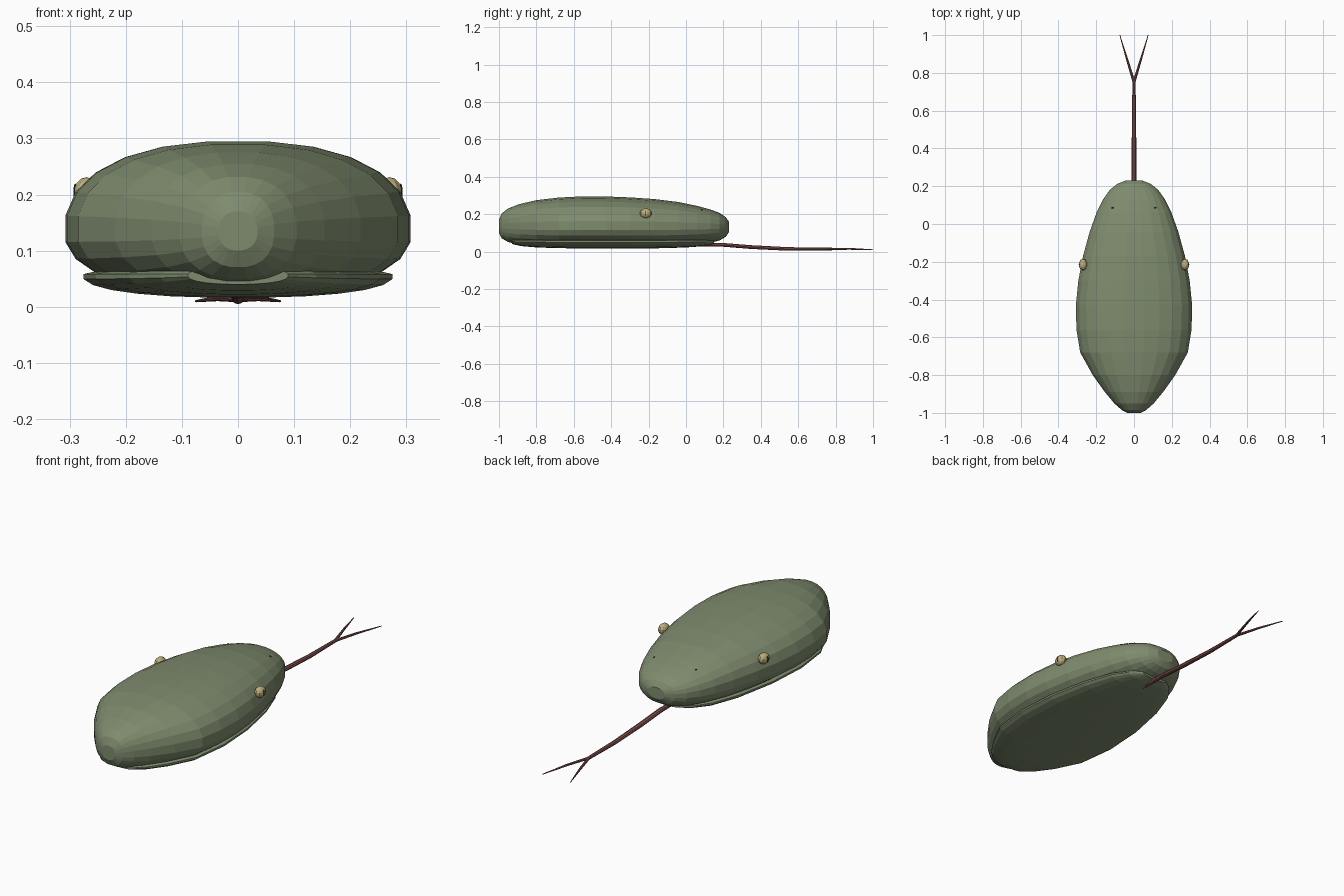
import bpy, bmesh, math
from mathutils import Vector

if "Cube" in bpy.data.objects:
    bpy.data.objects.remove(bpy.data.objects["Cube"])


def material(name, rgb):
    m = bpy.data.materials.new(name)
    m.diffuse_color = (*rgb, 1)
    m.use_nodes = True
    m.node_tree.nodes["Principled BSDF"].inputs["Base Color"].default_value = m.diffuse_color
    return m


GREEN = material("olive green", (0.21, 0.26, 0.155))
RED = material("dull red", (0.23, 0.085, 0.08))
GOLD = material("pale gold", (0.50, 0.42, 0.20))
DARK = material("near black", (0.02, 0.02, 0.015))


def finish(name, bm, mat, smooth=False):
    bmesh.ops.recalc_face_normals(bm, faces=bm.faces)
    me = bpy.data.meshes.new(name)
    bm.to_mesh(me)
    bm.free()
    me.materials.append(mat)
    for p in me.polygons:
        p.use_smooth = smooth
    ob = bpy.data.objects.new(name, me)
    bpy.context.collection.objects.link(ob)
    return ob


def loft(name, rings, mat):
    bm = bmesh.new()
    loops = [[bm.verts.new(p) for p in ring] for ring in rings]
    for a, b in zip(loops, loops[1:]):
        for i in range(len(a)):
            j = (i + 1) % len(a)
            bm.faces.new((a[i], a[j], b[j], b[i]))
    bm.faces.new(loops[0])
    bm.faces.new(loops[-1])
    return finish(name, bm, mat)


def section(y, w, lo, hi, mid, n=24, power=2.3):
    # rounded-box cross-section across x and z
    pts = []
    for i in range(n):
        a = 2 * math.pi * (i + 0.5) / n
        c, s = math.cos(a), math.sin(a)
        x = math.copysign(abs(c) ** (2 / power), c) * w
        k = math.copysign(abs(s) ** (2 / power), s)
        pts.append((x, y, mid + k * (hi - mid if k > 0 else mid - lo)))
    return pts


# head: y, half width, bottom, top
HEAD = [(-1.0, .035, .10, .17), (-.985, .065, .07, .205), (-.95, .105, .05, .232),
        (-.89, .155, .036, .255), (-.80, .22, .027, .276), (-.68, .287, .022, .29),
        (-.56, .307, .02, .296), (-.43, .31, .02, .296), (-.30, .297, .02, .291),
        (-.17, .272, .022, .282), (-.04, .236, .027, .266), (.06, .20, .036, .245),
        (.13, .165, .046, .226), (.18, .13, .059, .207), (.212, .09, .078, .185),
        (.23, .045, .105, .16)]
loft("head", [section(y, w, lo, hi, .135) for y, w, lo, hi in HEAD], GREEN)

# lower jaw: shallow plate showing under the head
JAW = [(-.93, .09, .04), (-.88, .14, .029), (-.80, .195, .022), (-.68, .255, .018),
       (-.5, .277, .016), (-.3, .265, .016), (-.1, .225, .018), (.04, .175, .024),
       (.11, .125, .032), (.15, .07, .042)]
loft("lower_jaw", [section(y, w, lo, .07, .056) for y, w, lo in JAW], GREEN)


def tube(name, path, mat, n=8):
    # path: x, y, z, half width, half height
    rings = [[(x + w * math.cos(2 * math.pi * i / n), y,
               z + h * math.sin(2 * math.pi * i / n)) for i in range(n)]
             for x, y, z, w, h in path]
    return loft(name, rings, mat)


# tongue and its fork
tube("tongue", [(0, -.05, .036, .008, .009), (0, .2, .036, .013, .010), (0, .35, .024, .013, .010),
                (0, .55, .014, .011, .0095), (0, .78, .014, .008, .007)], RED)
for side, sx in (("left", -1), ("right", 1)):
    tube("tongue_fork_" + side,
         [(0, .75, .014, .008, .006), (sx * .036, .87, .015, .006, .005),
          (sx * .075, 1.0, .010, .002, .002)], RED)

    def ball(name, loc, size, mat, u=10, v=7):
        bm = bmesh.new()
        bmesh.ops.create_uvsphere(bm, u_segments=u, v_segments=v, radius=1)
        for vert in bm.verts:
            vert.co = Vector(loc) + Vector([c * s for c, s in zip(vert.co, size)])
        return finish(name, bm, mat)

    # eyes, slit pupils, nostrils
    ball("eye_" + side, (sx * .27, -.215, .205), (.023, .032, .026), GOLD)
    ball("pupil_" + side, (sx * .290, -.215, .205), (.004, .003, .015), DARK, 6, 5)
    ball("nostril_" + side, (sx * .113, .085, .219), (.006, .007, .006), DARK, 6, 5)
